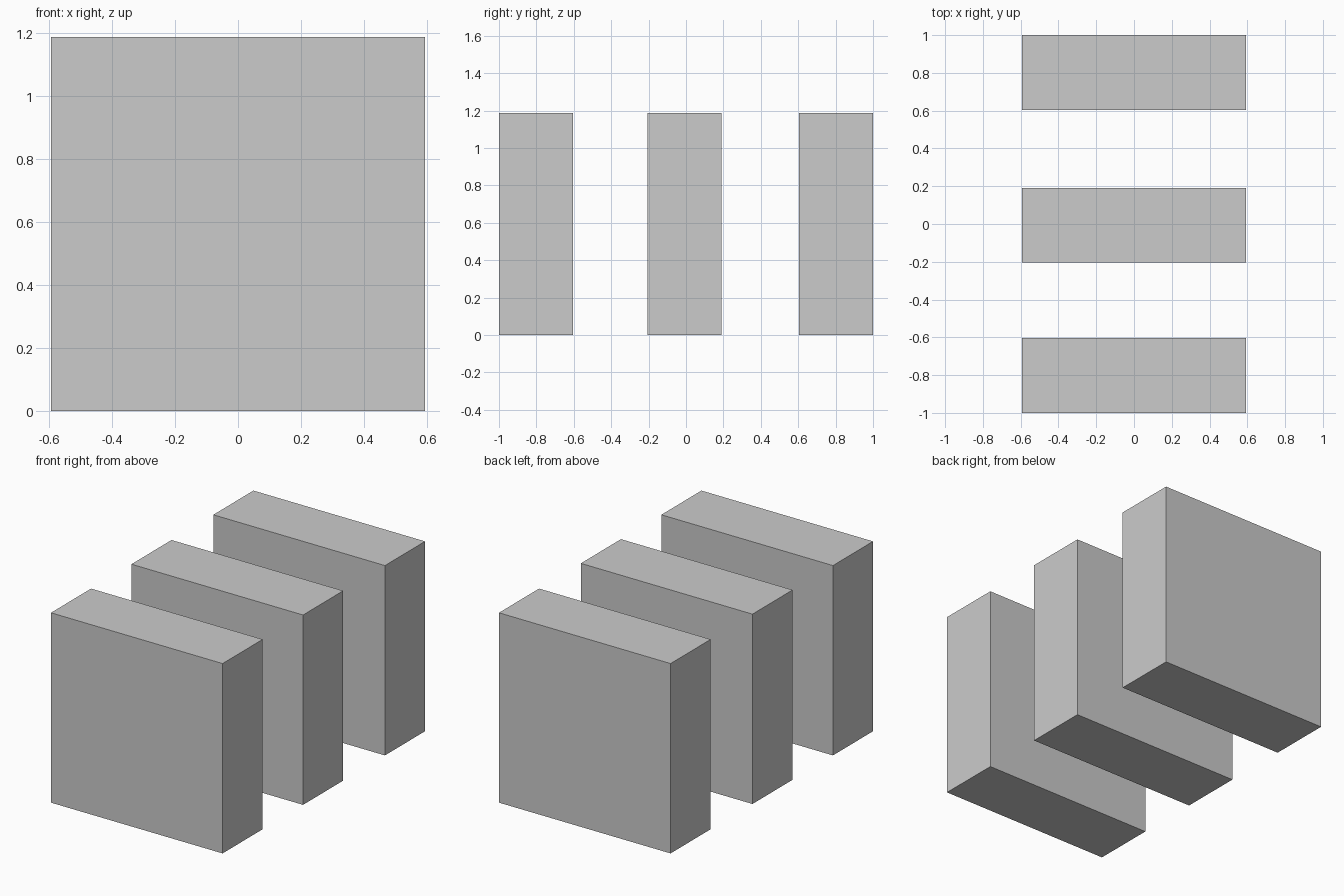
import bpy

if "Cube" in bpy.data.objects:
    bpy.data.objects.remove(bpy.data.objects["Cube"])

WIDTH, DEPTH, HEIGHT = 1.187, 0.396, 1.187


def slab(name, y):
    # Upright rectangular slab standing on the ground
    bpy.ops.mesh.primitive_cube_add(size=1, location=(0, y, HEIGHT / 2))
    obj = bpy.context.object
    obj.name = name
    obj.scale = (WIDTH, DEPTH, HEIGHT)
    bpy.ops.object.transform_apply(location=False, rotation=False, scale=True)


# Three parallel slabs, the middle one very slightly forward of centre
for name, y in (("front_slab", -0.802), ("middle_slab", -0.007), ("back_slab", 0.802)):
    slab(name, y)
